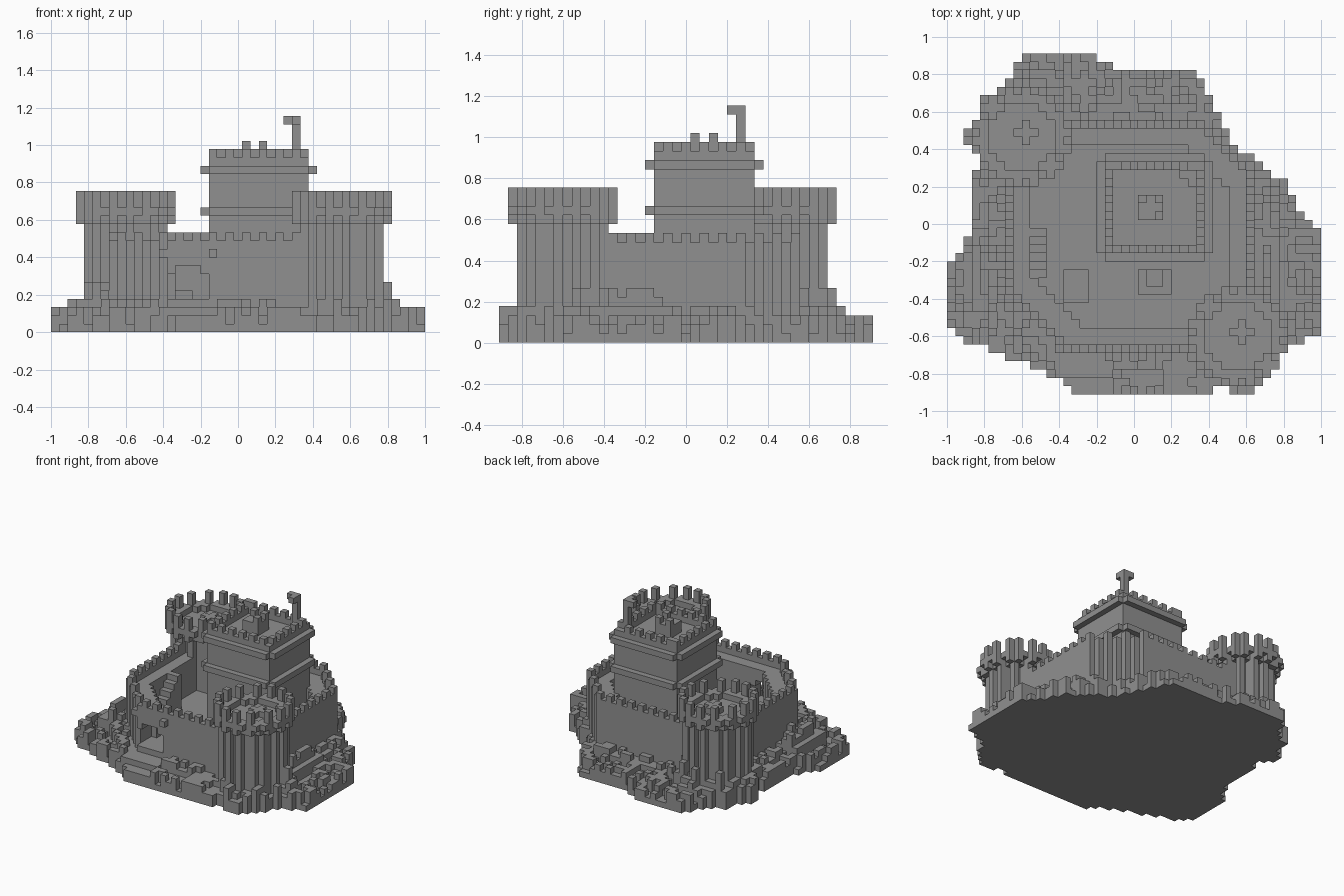
import bpy, bmesh, random
from math import hypot
from mathutils import Vector

random.seed(4)
cube = bpy.data.objects.get("Cube")
if cube:
    bpy.data.objects.remove(cube)

U = 2 / 45                      # block size
NX, NY = 45, 41                 # grid size in blocks
parts = {}

stone = bpy.data.materials.new("grey stone")
stone.use_nodes = True
GREY = (0.28, 0.28, 0.28, 1)
stone.diffuse_color = GREY
stone.node_tree.nodes["Principled BSDF"].inputs["Base Color"].default_value = GREY


def box(part, x0, x1, y0, y1, z0, z1):
    parts.setdefault(part, set()).update(
        (i, j, k) for i in range(x0, x1) for j in range(y0, y1) for k in range(z0, z1))


def column(part, i, j, z0, z1):
    box(part, i, i + 1, j, j + 1, z0, z1)


def rim_cells(cells):
    return {(i, j) for i, j in cells
            if not {(i + 1, j), (i - 1, j), (i, j + 1), (i, j - 1)} <= cells}


def alternate(i, j, cx, cy):
    """Every other block along a rim; opposite sides are offset by one."""
    if abs(j + .5 - cy) > abs(i + .5 - cx):
        return (i + (j > cy)) % 2
    return (j + (i > cx)) % 2


# Courtyard outline: a rectangle with two opposite corners cut
def in_fort(i, j, m=0):
    cut = 1.4 * m
    return (7 + m <= i < 37 - m and 5 + m <= j < 33 - m
            and i + j - 12 >= 7 + cut and 68 - i - j >= 6 + cut)


grid = [(i, j) for i in range(NX) for j in range(NY)]
fort = {c for c in grid if in_fort(*c)}
towers = {"front_left_tower": (35, 7), "back_right_tower": (9, 31)}

# Rocky ground with a broken rim and stepped rubble
outline = [(-.51, .92), (-.25, .92), (-.11, .83), (.34, .82), (.42, .64), (.53, .42),
           (.69, .32), (.8, .23), (.9, .06), (1, -.07), (1, -.6), (.82, -.65), (.76, -.77),
           (.68, -.84), (.6, -.92), (.51, -.92), (.46, -.84), (.37, -.92), (-.28, -.92),
           (-.48, -.78), (-.7, -.7), (-.9, -.63), (-1, -.53), (-1, -.24), (-.87, -.05),
           (-.87, .28), (-.82, .34), (-.91, .42), (-.91, .52), (-.82, .56), (-.8, .68),
           (-.65, .77), (-.62, .88)]


def in_outline(i, j):
    x, y = (i + .5) * U - 1, (j + .5) * U - NY * U / 2
    inside = False
    for (ax, ay), (bx, by) in zip(outline, outline[1:] + outline[:1]):
        if (ay > y) != (by > y) and x < ax + (y - ay) * (bx - ax) / (by - ay):
            inside = not inside
    return inside


land = {c for c in grid if in_outline(*c)}
edge = rim_cells(land)
for i, j in sorted(land | fort):
    near = any(in_fort(i + a, j + b) for a in (-2, 0, 2) for b in (-2, 0, 2))
    reach = min(hypot(i + .5 - cx, j + .5 - cy) for cx, cy in towers.values())
    if (i, j) in fort:
        h = 4
    elif 13 <= i < 20 and j < 6:
        h = 2 if j < 2 else 3           # approach to the gate
    elif reach < 6 and j > 6:
        h = random.choice((3, 4, 4, 6))
    elif reach < 7:
        h = random.choice((2, 3, 4))
    elif (i, j) in edge:
        h = random.choice((1, 2, 3, 3))
    elif near:
        h = random.choice((3, 3, 3, 4, 4))
    else:
        h = random.choice((1, 2, 2, 3, 3))
    column("rocky_ground", i, j, 0, h)

# Rock outcrops against the side walls
for i in range(37, 40):
    for j in range(10, 19):
        column("rock_outcrop", i, j, 0, random.choice((4, 5, 6)) if i < 39 else 4)
for i in range(3, 7):
    for j in range(10, 18):
        column("rock_outcrop", i, j, 0, random.choice((3, 4, 5, 6)) if i > 3 else 4)

# Curtain wall with walkway, parapet and merlons
fort_rim = rim_cells(fort)
for i, j in fort:
    if not in_fort(i, j, 3):
        column("curtain_wall", i, j, 4, 10)
    if (i, j) in fort_rim:
        column("curtain_wall", i, j, 10, 12 if alternate(i, j, 22, 19) else 11)

# Arched gate passage with a bracket on each side
for x0, x1, top in ((14, 19, 7), (15, 18, 8)):
    parts["curtain_wall"] -= {(i, j, k) for i in range(x0, x1)
                              for j in range(5, 9) for k in range(4, top)}
column("gate_bracket", 13, 5, 9, 10)
column("gate_bracket", 19, 4, 9, 10)

# Courtyard stairs and low stone blocks
for step in range(6):
    box("courtyard_stairs", 10, 12, 14 + step, 15 + step, 4, 5 + step)
box("courtyard_block", 14, 17, 11, 15, 4, 5)
box("courtyard_well", 23, 27, 12, 15, 4, 5)
box("courtyard_well", 24, 26, 13, 15, 5, 6)

# Round towers with ribbed sides and flared battlements
for name, (cx, cy) in towers.items():
    def disc(radius):
        return {(i, j) for i, j in grid if hypot(i + .5 - cx, j + .5 - cy) < radius}
    body = disc(5)
    body_rim = rim_cells(body)
    for i, j in body:
        on_rim = (i, j) in body_rim
        grooved = on_rim and not alternate(i, j, cx, cy)
        column(name, i, j, 13 if grooved else 0, 15 if on_rim else 14)
    for i, j in rim_cells(disc(5.9)):
        if alternate(i, j, cx, cy):
            column(name, i, j, 13, 17)
        else:
            column(name, i, j, 14, 15)
    box(name, cx - 1, cx + 2, cy, cy + 1, 14, 15)
    box(name, cx, cx + 1, cy - 1, cy + 2, 14, 15)

# Square keep with two string courses, open at the corners
box("keep", 19, 31, 17, 28, 4, 20)
for z in (14, 19):
    box("keep_cornice", 18, 32, 17, 28, z, z + 1)
    box("keep_cornice", 19, 31, 16, 29, z, z + 1)
keep_top = {(i, j) for i in range(19, 31) for j in range(17, 28)}
for i, j in rim_cells(keep_top):
    column("keep_battlement", i, j, 20, 22 if alternate(i, j, 25, 22.5) else 21)

# Roof hatch and flag
box("roof_hatch", 23, 26, 21, 24, 20, 22)
for i, j in ((23, 23), (25, 21), (25, 23)):
    column("roof_hatch", i, j, 22, 23)
column("flagpole", 29, 26, 20, 26)
column("flag", 28, 26, 25, 26)
column("flag", 29, 25, 25, 26)

# Turn the blocks into surfaces, leaving out every hidden face
cells = set().union(*parts.values())
taken = set()
for name, blocks in parts.items():
    bm = bmesh.new()
    verts = {}

    def vert(p):
        key = tuple(round(c * 2) for c in p)
        if key not in verts:
            verts[key] = bm.verts.new(((p[0] * U) - 1, (p[1] - NY / 2) * U, p[2] * U))
        return verts[key]

    for b in sorted(blocks - taken):
        mid = Vector(b) + Vector((.5, .5, .5))
        for axis in range(3):
            for sign in (-1, 1):
                n = Vector((0, 0, 0))
                n[axis] = sign
                if tuple(int(c) for c in Vector(b) + n) in cells:
                    continue
                u = Vector((0, 0, 0))
                u[(axis + 1) % 3] = .5
                v = n.cross(u)
                f = mid + n / 2
                bm.faces.new([vert(f + q) for q in (-u - v, u - v, u + v, v - u)])
    taken |= blocks
    bmesh.ops.dissolve_limit(bm, angle_limit=.01, verts=bm.verts, edges=bm.edges)
    mesh = bpy.data.meshes.new(name)
    bm.to_mesh(mesh)
    bm.free()
    mesh.materials.append(stone)
    bpy.context.collection.objects.link(bpy.data.objects.new(name, mesh))
